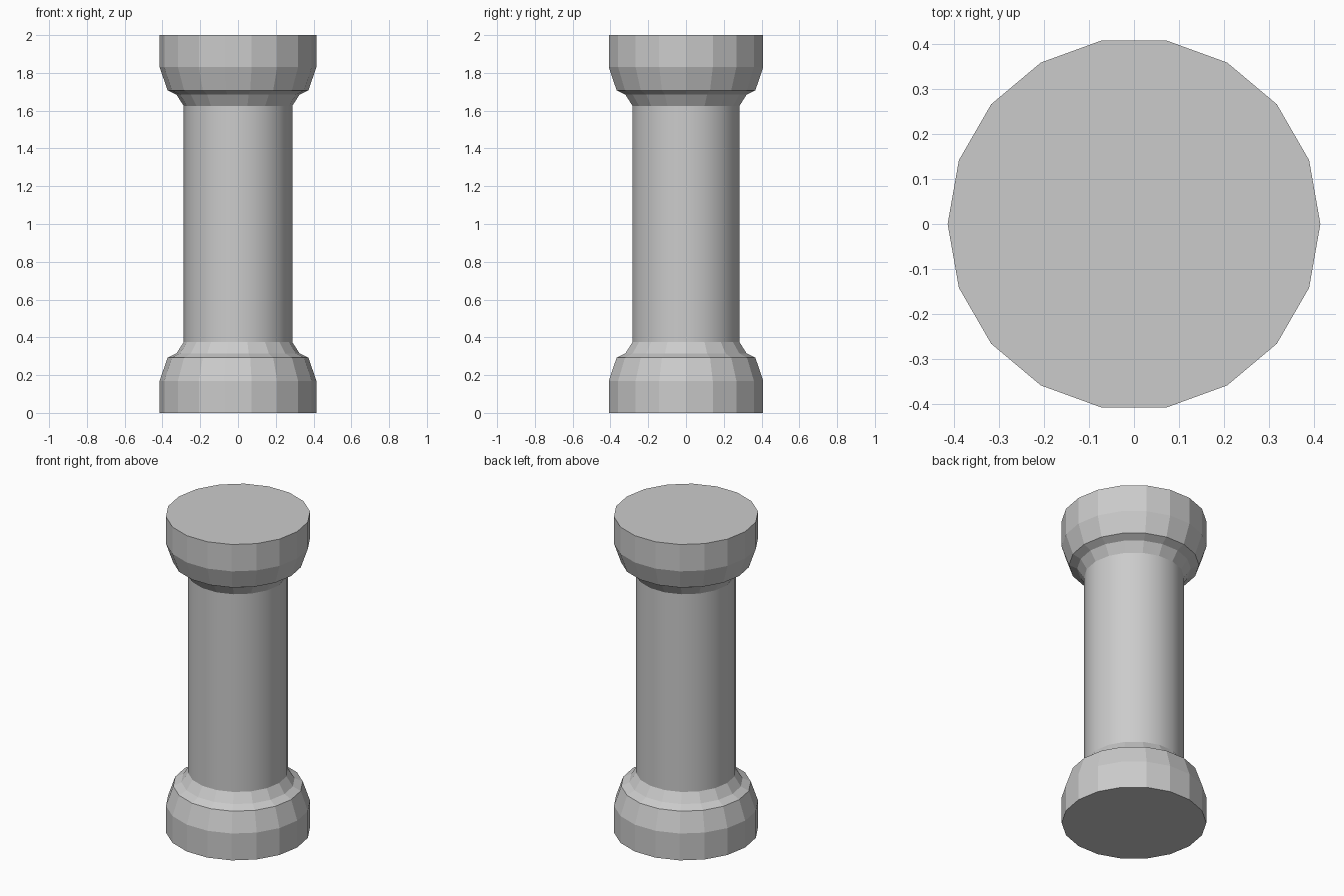
import bpy, bmesh
from math import cos, sin, tau

if "Cube" in bpy.data.objects:
    bpy.data.objects.remove(bpy.data.objects["Cube"])

SIDES = 18


def revolve(name, profile, cap=None, smooth=False):
    """Turn a (radius, z) profile round the z axis; cap the first ring if asked."""
    bm = bmesh.new()
    rings = [[bm.verts.new((r * cos(tau * i / SIDES), r * sin(tau * i / SIDES), z))
              for i in range(SIDES)] for r, z in profile]
    for a, b in zip(rings, rings[1:]):
        for i in range(SIDES):
            j = (i + 1) % SIDES
            f = bm.faces.new((a[i], a[j], b[j], b[i]))
            f.smooth = smooth
            if cap == "top":
                f.normal_flip()
    if cap:
        bm.faces.new(rings[0] if cap == "top" else rings[0][::-1])
    mesh = bpy.data.meshes.new(name)
    bm.to_mesh(mesh)
    bm.free()
    obj = bpy.data.objects.new(name, mesh)
    bpy.context.collection.objects.link(obj)
    return obj


# Stepped foot, mirrored for the capital
foot = [(0.415, 0), (0.415, 0.17), (0.373, 0.292), (0.326, 0.315), (0.288, 0.374)]
revolve("column_base", foot, cap="bottom")
revolve("column_capital", [(r, 2 - z) for r, z in foot], cap="top")

# Smooth shaft
revolve("column_shaft", [(0.288, 0.374), (0.288, 1.626)], smooth=True)
